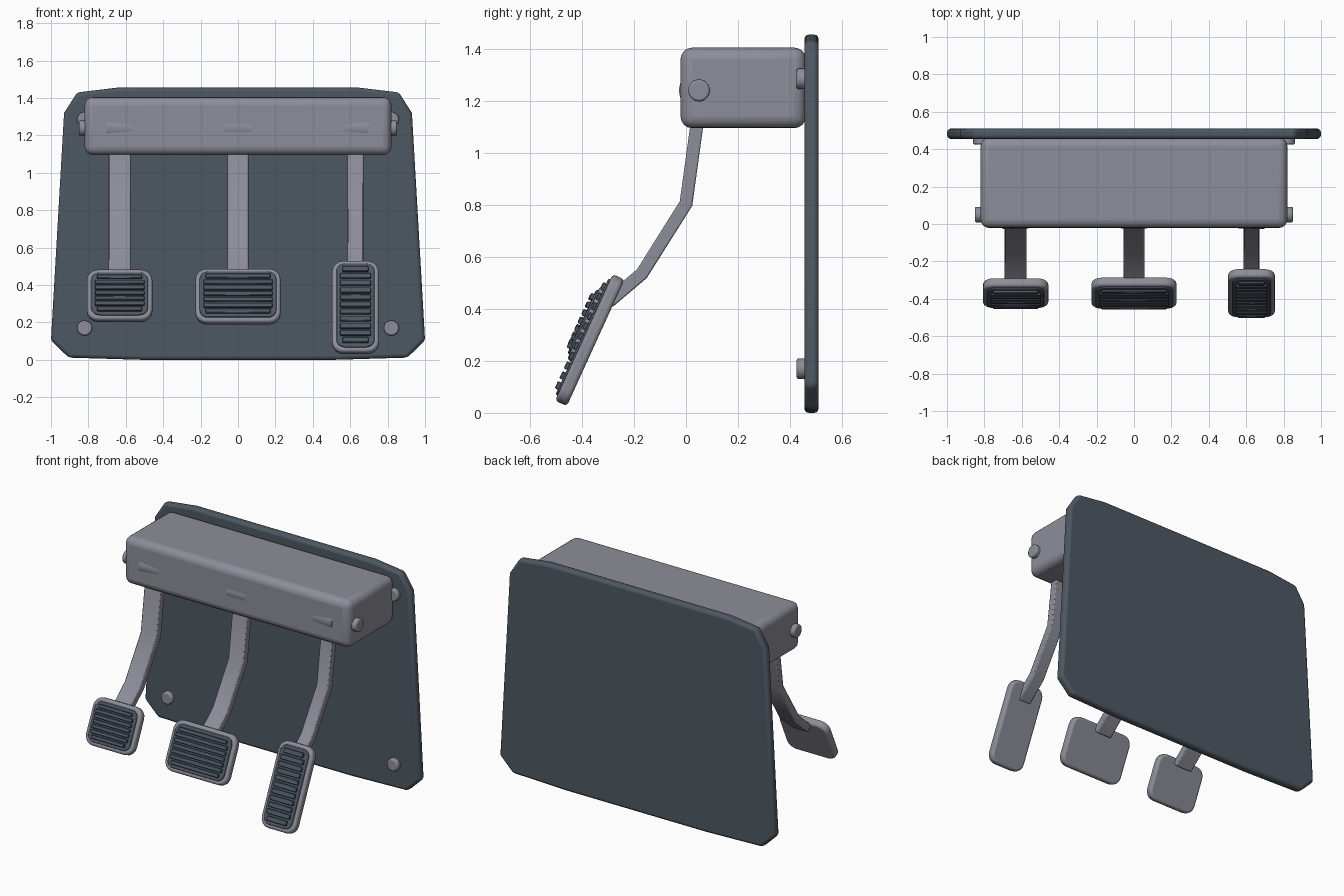
import bpy, bmesh, math
from mathutils import Matrix, Vector

cube = bpy.data.objects.get("Cube")
if cube:
    bpy.data.objects.remove(cube, do_unlink=True)


def material(name, color):
    m = bpy.data.materials.new(name)
    m.use_nodes = True
    m.diffuse_color = (*color, 1)
    m.node_tree.nodes["Principled BSDF"].inputs["Base Color"].default_value = (*color, 1)
    return m


SLATE = material("dark slate", (0.075, 0.097, 0.122))
GREY = material("satin grey", (0.27, 0.27, 0.32))


def finish(name, bm, mat, bevel=0, segments=2, matrix=None):
    """Turn a bmesh into a bevelled, smooth-shaded object."""
    bmesh.ops.recalc_face_normals(bm, faces=bm.faces)
    mesh = bpy.data.meshes.new(name)
    bm.to_mesh(mesh)
    bm.free()
    mesh.materials.append(mat)
    ob = bpy.data.objects.new(name, mesh)
    bpy.context.collection.objects.link(ob)
    if matrix:
        ob.matrix_world = matrix
    if bevel:
        mod = ob.modifiers.new("bevel", "BEVEL")
        mod.width, mod.segments = bevel, segments
        mod.limit_method, mod.angle_limit = "ANGLE", math.radians(35)
    bpy.ops.object.select_all(action="DESELECT")
    ob.select_set(True)
    bpy.context.view_layer.objects.active = ob
    bpy.ops.object.shade_smooth_by_angle(angle=math.radians(40))
    return ob


def prism(points, push):
    """Extrude a closed outline along a vector."""
    bm = bmesh.new()
    face = bm.faces.new([bm.verts.new(p) for p in points])
    ext = bmesh.ops.extrude_face_region(bm, geom=[face])
    verts = [v for v in ext["geom"] if isinstance(v, bmesh.types.BMVert)]
    bmesh.ops.translate(bm, verts=verts, vec=push)
    return bm


def rounded_rect(w, h, r, y, steps=4):
    """Rounded rectangle outline in the local XZ plane."""
    pts = []
    for quarter, (sx, sz) in enumerate(((1, 1), (-1, 1), (-1, -1), (1, -1))):
        for i in range(steps + 1):
            a = math.pi / 2 * (quarter + i / steps)
            pts.append((sx * (w / 2 - r) + r * math.cos(a), y,
                        sz * (h / 2 - r) + r * math.sin(a)))
    return pts


def box(name, size, loc, mat, bevel, segments=2, matrix=None):
    bm = bmesh.new()
    bmesh.ops.create_cube(bm, size=1)
    bmesh.ops.scale(bm, verts=bm.verts, vec=size)
    bmesh.ops.translate(bm, verts=bm.verts, vec=loc)
    return finish(name, bm, mat, bevel, segments, matrix)


def cylinder(name, r1, r2, depth, loc, axis, bevel=0.008):
    bm = bmesh.new()
    bmesh.ops.create_cone(bm, cap_ends=True, segments=32, radius1=r1, radius2=r2, depth=depth)
    turn = Vector((0, 0, 1)).rotation_difference(Vector(axis)).to_matrix().to_4x4()
    return finish(name, bm, GREY, bevel, 2, Matrix.Translation(loc) @ turn)


# Back plate with clipped corners
half = [(0.5, 0.0), (0.905, 0.012), (1.0, 0.105), (0.93, 1.32), (0.86, 1.43), (0.65, 1.455)]
outline = half + [(-x, z) for x, z in reversed(half)]
finish("back_plate", prism([(x, 0.455, z) for x, z in outline], (0, 0.055, 0)), SLATE, 0.018, 3)

# Housing across the top
box("pivot_housing", (1.64, 0.482, 0.31), (0, 0.22, 1.25), GREY, 0.045, 4)

# Pivot shaft ends and plate bolts, on both sides
for side, label in ((1, "left"), (-1, "right")):
    cylinder(f"pivot_pin_{label}", 0.042, 0.042, 0.09, (side * 0.805, 0.05, 1.24), (side, 0, 0))
    for z, level in ((1.285, "upper"), (0.17, "lower")):
        cylinder(f"{level}_bolt_{label}", 0.04, 0.04, 0.04, (side * 0.82, 0.445, z), (0, -1, 0))

# Arm side profile, offset from a bent centre line
path = [Vector(p) for p in ((0.06, 1.24), (0.0, 0.805), (-0.17, 0.535), (-0.30, 0.425))]


def arm_profile(thick):
    front, back = [], []
    for i, p in enumerate(path):
        dirs = [(path[j + 1] - path[j]).normalized() for j in (i - 1, i) if 0 <= j < len(path) - 1]
        mean = sum(dirs, Vector((0, 0))).normalized()
        n = Vector((mean.y, -mean.x)) * thick / 2 / mean.dot(dirs[0])
        front.append(p + n)
        back.append(p - n)
    return front + back[::-1]


def pedal(name, x, arm_w, w, h, z, ribs, hub):
    arm = [(x - arm_w / 2, p.x, p.y) for p in arm_profile(0.05)]
    finish(f"{name}_arm", prism(arm, (arm_w, 0, 0)), GREY, 0.006)
    cylinder(f"{name}_hub", hub[0], hub[1], 0.14, (x, 0.05, 1.24), (1, 0, 0), 0)

    # Tilted frame, rubber sheet and horizontal grip ribs
    tilt = Matrix.Translation((x, -0.37, z)) @ Matrix.Rotation(math.radians(-24.5), 4, "X")
    finish(f"{name}_pad", prism(rounded_rect(w, h, 0.06, -0.025), (0, 0.05, 0)),
           GREY, 0.014, 3, tilt)
    finish(f"{name}_rubber", prism(rounded_rect(w - 0.045, h - 0.045, 0.045, -0.033), (0, 0.02, 0)),
           SLATE, 0.004, 2, tilt)
    pitch = (h - 0.075) / ribs
    for i in range(ribs):
        dz = (i - (ribs - 1) / 2) * pitch
        length = w - (0.11 if i in (0, ribs - 1) else 0.085)
        box(f"{name}_rib_{i + 1}", (length, 0.018, pitch * 0.72), (0, -0.037, dz),
            SLATE, 0.003, 1, tilt)


pedal("clutch", -0.633, 0.118, 0.35, 0.295, 0.342, 7, (0.077, 0.073))
pedal("brake", 0.0, 0.11, 0.455, 0.315, 0.338, 7, (0.0745, 0.0745))
pedal("accelerator", 0.628, 0.085, 0.25, 0.535, 0.28, 11, (0.073, 0.077))
